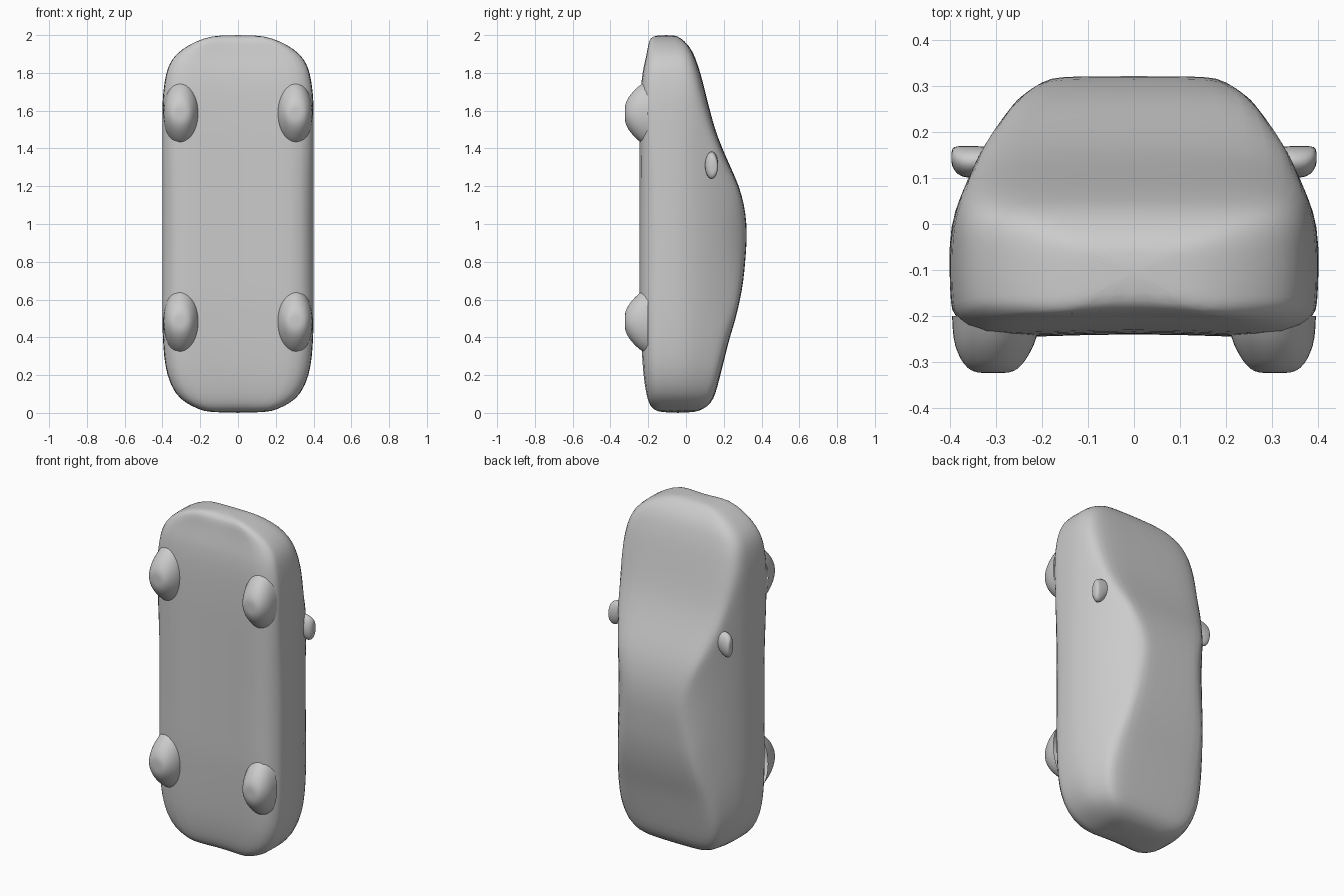
import bpy, bmesh, math

if "Cube" in bpy.data.objects:
    bpy.data.objects.remove(bpy.data.objects["Cube"])

paint = bpy.data.materials.new("plain grey")
paint.diffuse_color = (0.6, 0.6, 0.6, 1)
paint.use_nodes = True
paint.node_tree.nodes["Principled BSDF"].inputs["Base Color"].default_value = paint.diffuse_color


def lerp(table, v):
    """Piecewise linear lookup in a list of (key, value)."""
    if v <= table[0][0]:
        return table[0][1]
    for (a, p), (b, q) in zip(table, table[1:]):
        if v <= b:
            return p + (q - p) * (v - a) / (b - a)
    return table[-1][1]


def loft(name, rings, cap_start=True, cap_end=True, levels=1):
    """Skin equal-length rings of points and smooth the result."""
    bm = bmesh.new()
    loops = [[bm.verts.new(p) for p in ring] for ring in rings]
    n = len(loops[0])
    for a, b in zip(loops, loops[1:]):
        for i in range(n):
            j = (i + 1) % n
            bm.faces.new((a[i], a[j], b[j], b[i]))
    if cap_start:
        bm.faces.new(loops[0][::-1])
    if cap_end:
        bm.faces.new(loops[-1])
    bmesh.ops.recalc_face_normals(bm, faces=bm.faces)
    me = bpy.data.meshes.new(name)
    bm.to_mesh(me)
    bm.free()
    me.materials.append(paint)
    me.polygons.foreach_set("use_smooth", [True] * len(me.polygons))
    ob = bpy.data.objects.new(name, me)
    bpy.context.collection.objects.link(ob)
    mod = ob.modifiers.new("smooth", 'SUBSURF')
    mod.levels = mod.render_levels = levels
    return ob


# Body: roof line, floor line and half width along the length (z)
ROOF = [(0, .04), (.02, .09), (.05, .13), (.1, .155), (.2, .18), (.4, .23), (.5, .262),
        (.6, .285), (.7, .303), (.9, .32), (1, .32), (1.1, .307), (1.2, .28), (1.3, .235),
        (1.4, .19), (1.5, .152), (1.6, .125), (1.7, .10), (1.8, .075), (1.9, .04),
        (1.95, .01), (1.985, -.03), (2, -.06)]
FLOOR = [(0, -.14), (.02, -.18), (.05, -.2), (.1, -.215), (.2, -.23), (.35, -.24),
         (.6, -.25), (1.5, -.25), (1.7, -.245), (1.8, -.235), (1.9, -.212), (1.95, -.203),
         (1.985, -.195), (2, -.16)]
WIDTH = [(0, .15), (.02, .21), (.05, .275), (.1, .335), (.2, .378), (.3, .393), (.45, .402),
         (1.6, .402), (1.7, .398), (1.8, .382), (1.85, .363), (1.9, .33), (1.95, .26),
         (1.985, .18), (2, .1)]
# Narrowing of the cabin with height, and rounding of the upper corner
CABIN = [(0, 1), (.05, .95), (.17, .82), (.28, .62), (.32, .45)]
CORNER = [(.4, .985), (.75, .93), (.93, .82), (1, .62)]


def section(z):
    top, bot, w = lerp(ROOF, z), lerp(FLOOR, z), lerp(WIDTH, z)
    low = max(-.205, bot + .15 * (top - bot))
    waist = min(0, low + .55 * (top - low))
    half = [(0, bot + .012), (.5 * w, bot + .006), (.86 * w, bot), (.98 * w, low - .004),
            (.99 * w, low + .012), (w, (low + waist) / 2), (.995 * w, waist)]
    for t, c in CORNER:
        y = waist + t * (top - waist)
        half.append((w * min(c, lerp(CABIN, y)), y))
    half += [(.3 * w, top + .001), (0, top + .002)]
    full = half + [(-x, y) for x, y in half[-2:0:-1]]
    return [(x, y, z) for x, y in full]


stations = sorted({z for z, _ in ROOF} | {.3, .8, 1.85})
loft("car_body", [section(z) for z in stations])


def ellipse(cx, y, cz, rx, rz, n=20):
    return [(cx + rx * math.cos(2 * math.pi * i / n), y, cz + rz * math.sin(2 * math.pi * i / n))
            for i in range(n)]


# Wheels: soft bulges under the floor (y, centre x, radius x, radius z)
WHEEL = [(-.2, .3, .097, .18), (-.25, .302, .093, .15), (-.28, .305, .08, .118),
         (-.305, .306, .066, .088), (-.322, .306, .046, .052), (-.324, .306, .022, .026)]
for side, s in (("left", -1), ("right", 1)):
    for end, cz in (("rear", .485), ("front", 1.585)):
        loft(f"{end}_wheel_{side}",
             [ellipse(s * cx, y, cz, rx, rz) for y, cx, rx, rz in WHEEL], cap_start=False)

    # Side mirror: thin stalk widening to a rounded housing (x, y, z, radius y, radius z)
    MIRROR = [(.27, .145, 1.33, .02, .04), (.32, .142, 1.33, .026, .05),
              (.345, .135, 1.315, .037, .075), (.375, .135, 1.305, .036, .075),
              (.393, .143, 1.305, .027, .055), (.397, .145, 1.305, .013, .03)]
    rings = []
    for x, cy, cz, ry, rz in MIRROR:
        rings.append([(s * x, cy + ry * math.cos(a), cz + rz * math.sin(a))
                      for a in (2 * math.pi * i / 12 for i in range(12))])
    loft(f"side_mirror_{side}", rings, cap_start=False)
